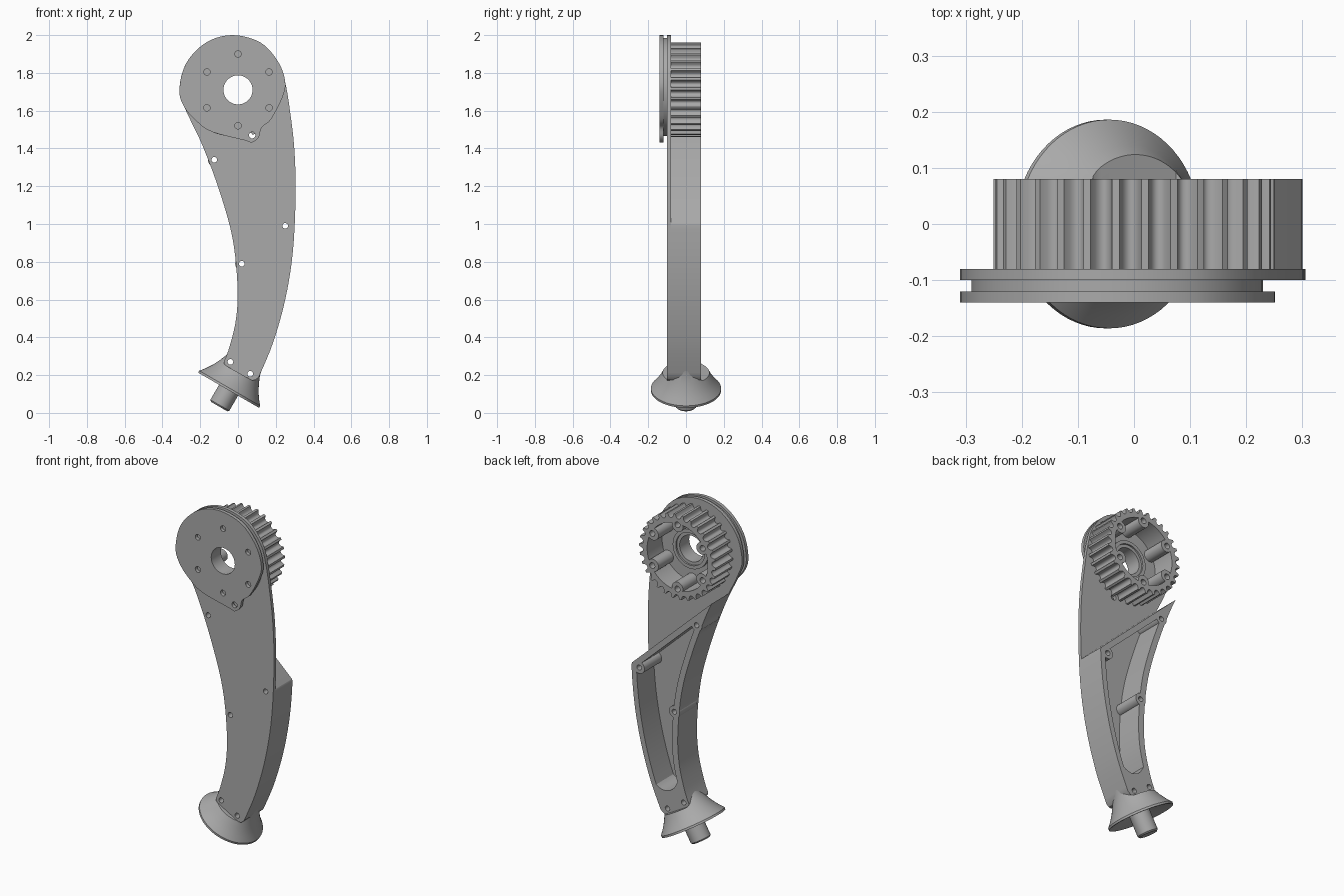
import bpy, bmesh
from math import sin, cos, radians, pi, sqrt
from mathutils import Vector, Matrix

if "Cube" in bpy.data.objects:
    bpy.data.objects.remove(bpy.data.objects["Cube"])

grey = bpy.data.materials.new("plain grey")
grey.use_nodes = True
COLOUR = (0.4, 0.4, 0.4, 1)
grey.diffuse_color = COLOUR
grey.node_tree.nodes["Principled BSDF"].inputs["Base Color"].default_value = COLOUR

HUB = (0, 1.71)


# ---- 2D outline helpers (x, z) ----
def circle(c, r, n=48):
    return [(c[0] + r * cos(2 * pi * i / n), c[1] + r * sin(2 * pi * i / n)) for i in range(n)]


def spline(pts, steps=5, closed=False):
    """Smooth curve through the points."""
    p = [Vector(q) for q in pts]
    p = [p[-1]] + p + p[:2] if closed else [p[0]] + p + [p[-1]]
    out = []
    for a, b, c, d in zip(p, p[1:], p[2:], p[3:]):
        for i in range(steps):
            t = i / steps
            out.append(tuple(0.5 * (2 * b + (c - a) * t + (2 * a - 5 * b + 4 * c - d) * t * t
                                    + (3 * b - a - 3 * c + d) * t ** 3)))
    return out if closed else out + [tuple(p[-1])]


def clip(poly, centre, r, degrees):
    """Cut off everything further than r from the centre in the given direction."""
    n = Vector((cos(radians(degrees)), sin(radians(degrees))))
    dist = [(Vector(p) - Vector(centre)).dot(n) - r for p in poly]
    out = []
    for i, p in enumerate(poly):
        j = (i + 1) % len(poly)
        if dist[i] <= 0:
            out.append(p)
        if dist[i] * dist[j] < 0:
            out.append(tuple(Vector(p).lerp(Vector(poly[j]), dist[i] / (dist[i] - dist[j]))))
    return out


# ---- 3D helpers ----
def finish(name, bm):
    bmesh.ops.recalc_face_normals(bm, faces=bm.faces)
    me = bpy.data.meshes.new(name)
    bm.to_mesh(me)
    bm.free()
    me.materials.append(grey)
    ob = bpy.data.objects.new(name, me)
    bpy.context.collection.objects.link(ob)
    return ob


def prism(name, polys, y0, y1):
    bm = bmesh.new()
    for poly in polys:
        face = bm.faces.new([bm.verts.new((x, y0, z)) for x, z in poly])
        new = bmesh.ops.extrude_face_region(bm, geom=[face])["geom"]
        bmesh.ops.translate(bm, vec=(0, y1 - y0, 0),
                            verts=[v for v in new if isinstance(v, bmesh.types.BMVert)])
    # extrusion keeps the starting cap, so every prism is closed
    return finish(name, bm)


def combine(ob, operation, polys, y0, y1):
    tool = prism("cutter", polys, y0, y1)
    tool.hide_render = True
    mod = ob.modifiers.new("combine", "BOOLEAN")
    mod.operation, mod.object, mod.solver = operation, tool, "EXACT"
    bpy.context.view_layer.objects.active = ob
    bpy.ops.object.modifier_apply(modifier=mod.name)
    bpy.data.objects.remove(tool)


# ---- outlines ----
left_edge = [(-.075, .27), (-.045, .35), (-.01, .5), (-.003, .68), (-.03, .93),
             (-.1, 1.18), (-.19, 1.42), (-.28, 1.61)]
crown = [(-.31, 1.71), (-.275, 1.85), (-.17, 1.96), (-.03, 2), (.12, 1.96), (.215, 1.855)]
right_edge = [(.25, 1.75), (.275, 1.6), (.298, 1.4), (.305, 1.15), (.29, .85),
              (.25, .6), (.185, .37), (.11, .19)]
foot_edge = [(.092, .174), (.075, .172), (-.064, .25), (-.073, .258)]
lobe = [(.235, 1.67), (.175, 1.555), (.125, 1.51), (.11, 1.46), (.075, 1.432),
        (.035, 1.443), (-.135, 1.487), (-.215, 1.54), (-.285, 1.62)]
arm = spline(left_edge + crown + right_edge) + foot_edge
cam = spline(crown + right_edge[:1] + lobe, closed=True)

bolts = [(-.125, 1.34), (.25, .99), (.02, .79), (-.04, .27), (.065, .207)]
bolt_holes = [circle(b, .015, 16) for b in bolts]
cable_hole = circle((.075, 1.47), .017, 16)
bore = circle(HUB, .077)
ring = circle(HUB, .19, 6)
screws = [(HUB[0] + (z - HUB[1]), HUB[1] + x) for x, z in ring]
screw_holes = [circle(s, .017, 16) for s in screws]

# ---- front plate, cable groove and cam disc ----
plate = prism("front_plate", [arm], -.10, -.08)
combine(plate, "DIFFERENCE", bolt_holes + [cable_hole, bore], -.2, .2)
groove = prism("cable_groove", [circle((-.03, 1.725), .26, 96)], -.12, -.10)
combine(groove, "DIFFERENCE", [bore], -.2, .2)
disc = prism("cam_disc", [cam], -.14, -.12)
combine(disc, "DIFFERENCE", screw_holes + [cable_hole, bore], -.2, .2)

# ---- hollow arm body with sloping top ----
SLOPE = 47
body_outline = clip(arm, bolts[1], .045, SLOPE)
for angle in range(5, SLOPE, 10):
    body_outline = clip(body_outline, bolts[1], .05, angle)
pocket = ([(x + .037, z) for x, z in spline(left_edge)]
          + [(x - .032, z) for x, z in spline(right_edge)])
pocket = clip(pocket, bolts[1], .012, SLOPE)
for angle in range(-150, -10, 14):
    pocket = clip(pocket, (.085, .39), .08, angle)
body = prism("arm_body", [body_outline], -.08, .08)
combine(body, "DIFFERENCE", [pocket], -.2, .2)
for b in bolts[:3]:
    combine(body, "UNION", [circle(b, .035, 32)], -.08, .08)
combine(body, "DIFFERENCE", bolt_holes, -.2, .2)

# ---- toothed pulley, open at the back ----
TEETH, STEPS = 30, 12
teeth = []
for i in range(TEETH * STEPS):
    phase = (i % STEPS) / STEPS
    dip = sqrt(max(0, 1 - ((phase - .62) / .36) ** 2))
    a = 2 * pi * i / (TEETH * STEPS)
    r = .25 - .025 * dip
    teeth.append((HUB[0] + r * cos(a), HUB[1] + r * sin(a)))
pulley = prism("toothed_pulley", [teeth], -.08, .08)
combine(pulley, "DIFFERENCE", [circle(HUB, .198, 72)], -.06, .2)
for s in screws:
    inner = Vector(s).lerp(Vector(HUB), .03)
    combine(pulley, "UNION", [circle(inner, .036, 32)], -.07, .08)
combine(pulley, "UNION", [circle(HUB, .115)], -.07, -.04)
combine(pulley, "DIFFERENCE", [bore], -.2, .2)
combine(pulley, "DIFFERENCE", [circle(HUB, .095)], -.05, .2)
combine(pulley, "DIFFERENCE", screw_holes, 0, .2)

# ---- flared foot with stub shaft, turned on a tilted axis ----
flare = [(.186, .012), (.163, .04), (.14, .075), (.122, .11), (.105, .15), (.095, .2)]
profile = [(0, -.1), (.05, -.1), (.058, -.092), (.058, .04), (.176, 0), (.186, 0)] + flare + [(0, .2)]
bm = bmesh.new()
verts = [bm.verts.new((r, 0, t)) for r, t in profile]
edges = [bm.edges.new(pair) for pair in zip(verts, verts[1:])]
bmesh.ops.spin(bm, geom=verts + edges, cent=(0, 0, 0), axis=(0, 0, 1), angle=2 * pi,
               steps=72, use_merge=True)
bmesh.ops.remove_doubles(bm, verts=bm.verts, dist=.0001)
bm.transform(Matrix.Translation((-.05, 0, .12)) @ Matrix.Rotation(radians(30), 4, "Y"))
foot = finish("flared_foot", bm)
combine(foot, "DIFFERENCE", [arm], -.4, .4)

# ---- smooth shading with sharp edges ----
bpy.ops.object.select_all(action="DESELECT")
for ob in (plate, groove, disc, body, pulley, foot):
    ob.select_set(True)
bpy.context.view_layer.objects.active = body
bpy.ops.object.shade_smooth_by_angle()
